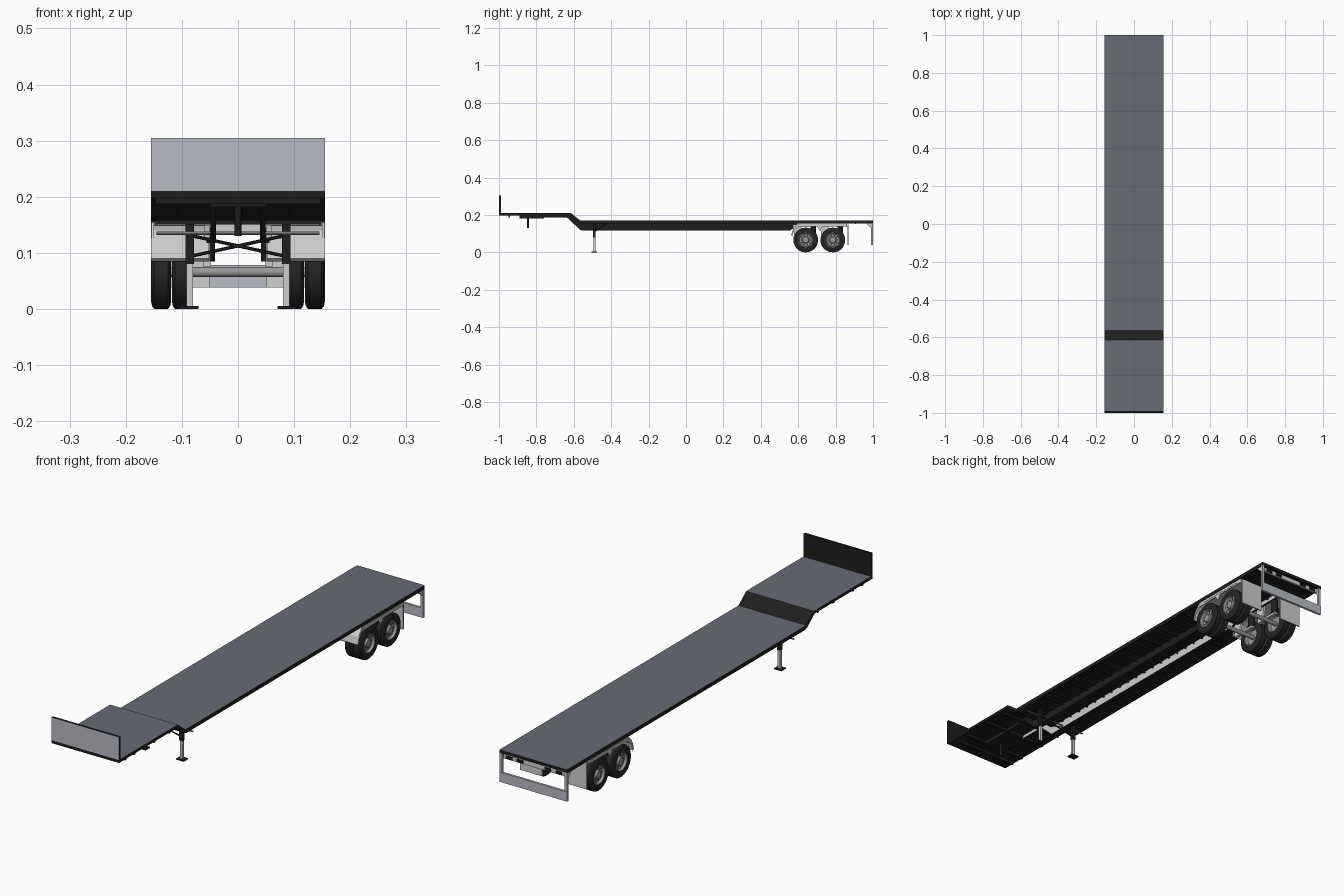
import bpy, bmesh, math
from mathutils import Vector, Matrix

if "Cube" in bpy.data.objects:
    bpy.data.objects.remove(bpy.data.objects["Cube"])


def material(name, r, g, b):
    m = bpy.data.materials.new(name)
    m.use_nodes = True
    m.diffuse_color = (r, g, b, 1)
    node = next(n for n in m.node_tree.nodes if n.type == "BSDF_PRINCIPLED")
    node.inputs["Base Color"].default_value = (r, g, b, 1)
    node.inputs["Roughness"].default_value = 0.7
    return m


BLACK = material("chassis black", 0.013, 0.013, 0.013)
DECK = material("deck slate", 0.14, 0.145, 0.18)
PLATE = material("tread plate", 0.48, 0.5, 0.56)
LIGHT = material("light grey", 0.62, 0.62, 0.62)
STEEL = material("wheel steel", 0.32, 0.32, 0.32)
RUBBER = material("tyre rubber", 0.018, 0.018, 0.018)


def finish(name, bm, mats, rule=None, smooth=False):
    bmesh.ops.recalc_face_normals(bm, faces=bm.faces[:])
    bm.normal_update()
    if rule:
        for f in bm.faces:
            f.material_index = rule(f)
    mesh = bpy.data.meshes.new(name)
    bm.to_mesh(mesh)
    bm.free()
    for m in mats:
        mesh.materials.append(m)
    ob = bpy.data.objects.new(name, mesh)
    bpy.context.collection.objects.link(ob)
    if smooth:
        bpy.ops.object.select_all(action="DESELECT")
        ob.select_set(True)
        bpy.context.view_layer.objects.active = ob
        bpy.ops.object.shade_smooth_by_angle(angle=math.radians(35))
    return ob


def box(name, x, y, z, *mats, rule=None):
    """Box from (min, max) ranges."""
    bm = bmesh.new()
    bmesh.ops.create_cube(bm, size=1)
    for v in bm.verts:
        v.co = [(a + b) / 2 + c * (b - a) for (a, b), c in zip((x, y, z), v.co)]
    return finish(name, bm, mats, rule)


def extrude(name, profile, x0, x1, *mats, rule=None):
    """Side profile in (y, z) pushed across x."""
    bm = bmesh.new()
    face = bm.faces.new([bm.verts.new((x0, y, z)) for y, z in profile])
    res = bmesh.ops.extrude_face_region(bm, geom=[face])
    moved = [v for v in res["geom"] if isinstance(v, bmesh.types.BMVert)]
    bmesh.ops.translate(bm, verts=moved, vec=(x1 - x0, 0, 0))
    return finish(name, bm, mats, rule)


def rod(name, a, b, radius, mat, sides=12):
    a, b = Vector(a), Vector(b)
    turn = (b - a).to_track_quat("Z", "Y").to_matrix().to_4x4()
    bm = bmesh.new()
    bmesh.ops.create_cone(bm, cap_ends=True, segments=sides, radius1=radius, radius2=radius,
                          depth=(b - a).length, matrix=Matrix.Translation((a + b) / 2) @ turn)
    return finish(name, bm, [mat], smooth=True)


def lathe(name, points, side, x, y, z, mat):
    """Spin (outward, radius) points about a sideways axle."""
    bm = bmesh.new()
    vs = [bm.verts.new((side * (x + d), y, z + r)) for d, r in points]
    edges = [bm.edges.new(p) for p in zip(vs, vs[1:])]
    bmesh.ops.spin(bm, geom=vs + edges, cent=(0, y, z), axis=(1, 0, 0),
                   angle=math.tau, steps=36, use_merge=True)
    bmesh.ops.remove_doubles(bm, verts=bm.verts[:], dist=1e-5)
    return finish(name, bm, [mat], smooth=True)


W = 0.155
SIDES = (("left", 1), ("right", -1))


def span(s, a, b):
    return tuple(sorted((s * a, s * b)))


# Stepped deck with slate top and black edges
extrude("deck", [(-1, .21), (-.615, .21), (-.565, .17), (1, .17),
                 (1, .158), (-.57, .158), (-.62, .198), (-1, .198)],
        -W, W, BLACK, DECK, rule=lambda f: int(f.normal.z > .95))

# Headboard, plated on its front
box("headboard", (-W, W), (-1, -.99), (.198, .305), BLACK, PLATE,
    rule=lambda f: int(f.normal.y < -.9))

# Main beams with flanges
beam = [(-.89, .2), (-.615, .2), (-.565, .16), (.86, .16),
        (.86, .14), (.6, .14), (.56, .12), (-.565, .12), (-.635, .185), (-.89, .185)]
for tag, s in SIDES:
    extrude(tag + "_beam", beam, s * .039, s * .049, BLACK, LIGHT,
            rule=lambda f, s=s: int(f.normal.x * s < -.9 and f.calc_center_median().y > -1))
    box(tag + "_beam_flange", span(s, .034, .056), (-.56, .56), (.118, .122), BLACK)
    # Edge rails
    box(tag + "_edge_rail", span(s, .147, W), (-.56, .995), (.154, .16), BLACK)

# Cross members
for i in range(28):
    y = -.5 + i * .052
    box("cross_member", (-.147, .147), (y, y + .006), (.151, .159), BLACK)
for y in (-.95, -.89, -.76, -.66):
    box("neck_cross_member", (-.147, .147), (y, y + .01), (.187, .2), BLACK)

# Coupling plate and pin
box("coupling_plate", (-.05, .05), (-.89, -.76), (.182, .187), BLACK)
rod("coupling_pin", (0, -.845, .13), (0, -.845, .19), .006, BLACK)

# Landing legs
LEG_Y = -.49
for tag, s in SIDES:
    box(tag + "_leg_sleeve", span(s, .078, .094), (LEG_Y - .007, LEG_Y + .007), (.08, .16), BLACK)
    box(tag + "_leg_ram", span(s, .08, .092), (LEG_Y - .005, LEG_Y + .005), (.005, .082), LIGHT)
    box(tag + "_leg_foot", span(s, .07, .104), (LEG_Y - .014, LEG_Y + .014), (0, .005), BLACK)
    rod(tag + "_leg_brace", (s * .08, LEG_Y, .095), (-s * .08, LEG_Y, .13), .003, BLACK, 6)
    rod(tag + "_leg_stay", (s * .086, LEG_Y, .11), (s * .086, LEG_Y + .07, .157), .003, BLACK, 6)
rod("leg_crank_shaft", (-.145, LEG_Y - .01, .135), (.145, LEG_Y - .01, .135), .003, STEEL, 8)

# Tandem axles, wheels in pairs
R = .066
tyre = [(-.017, .04), (-.018, .052), (-.016, .061), (-.012, R), (.012, R),
        (.016, .061), (.018, .052), (.017, .04), (.012, .037), (-.012, .037), (-.017, .04)]
rim = [(-.014, .038), (.016, .04), (.016, .036), (.006, .033), (.004, .02),
       (.006, .017), (.014, .015), (.015, .009), (.015, 0)]
inner_rim = [(.014, .038), (-.016, .04), (-.016, .036), (-.002, .033), (0, 0)]
for y in (.64, .785):
    rod("axle", (-.14, y, R), (.14, y, R), .009, STEEL)
    for tag, s in SIDES:
        for place, x in (("outer", .137), ("inner", .1)):
            lathe(f"{tag}_{place}_tyre", tyre, s, x, y, R, RUBBER)
            lathe(f"{tag}_{place}_rim", rim if place == "outer" else inner_rim, s, x, y, R, STEEL)
        # Vent holes
        for k in range(10):
            a = math.tau * k / 10
            cy, cz = y + .026 * math.cos(a), R + .026 * math.sin(a)
            rod(tag + "_rim_hole", (s * .14, cy, cz), (s * .1428, cy, cz), .0035, BLACK, 8)
        # Spring hanger and trailing arm
        extrude(tag + "_hanger", [(y - .07, .15), (y - .02, .15), (y - .03, .085), (y - .06, .085)],
                s * .05, s * .06, LIGHT)
        box(tag + "_spring", span(s, .048, .062), (y - .06, y + .05), (.076, .086), LIGHT)
        rod(tag + "_air_bag", (s * .055, y + .04, .085), (s * .055, y + .04, .145), .014, BLACK)

# Mudguards and flaps
guard = [(.562, .09), (.57, .12), (.59, .14), (.615, .149), (.84, .149), (.862, .14)]
inset = [(y + (.006 if y < .6 else 0), z - .005) for y, z in reversed(guard)]
for tag, s in SIDES:
    extrude(tag + "_mudguard", guard + inset, s * .052, s * W, LIGHT)
    extrude(tag + "_mudguard_valance", [(.565, .105), (.575, .13), (.6, .156), (.86, .156),
                                        (.862, .138), (.73, .138), (.715, .115), (.7, .138),
                                        (.6, .135)], s * .15, s * .154, LIGHT)
    box(tag + "_mud_flap", span(s, .051, .152), (.863, .869), (.038, .15), LIGHT)

# Rear bumper, posts and lamp bar
box("rear_bumper", (-W, W), (.99, 1), (.038, .078), PLATE)
box("lamp_bar", (-.14, .14), (.985, .993), (.136, .154), LIGHT)
for tag, s in SIDES:
    box(tag + "_bumper_post", span(s, .143, W), (.99, .999), (.07, .158), PLATE)
    extrude(tag + "_post_gusset", [(.99, .158), (.965, .158), (.965, .152), (.99, .13)],
            s * .145, s * .153, LIGHT)
    for x in (.05, .1):
        box(tag + "_lamp", span(s, x, x + .028), (.993, .997), (.139, .151), BLACK)
